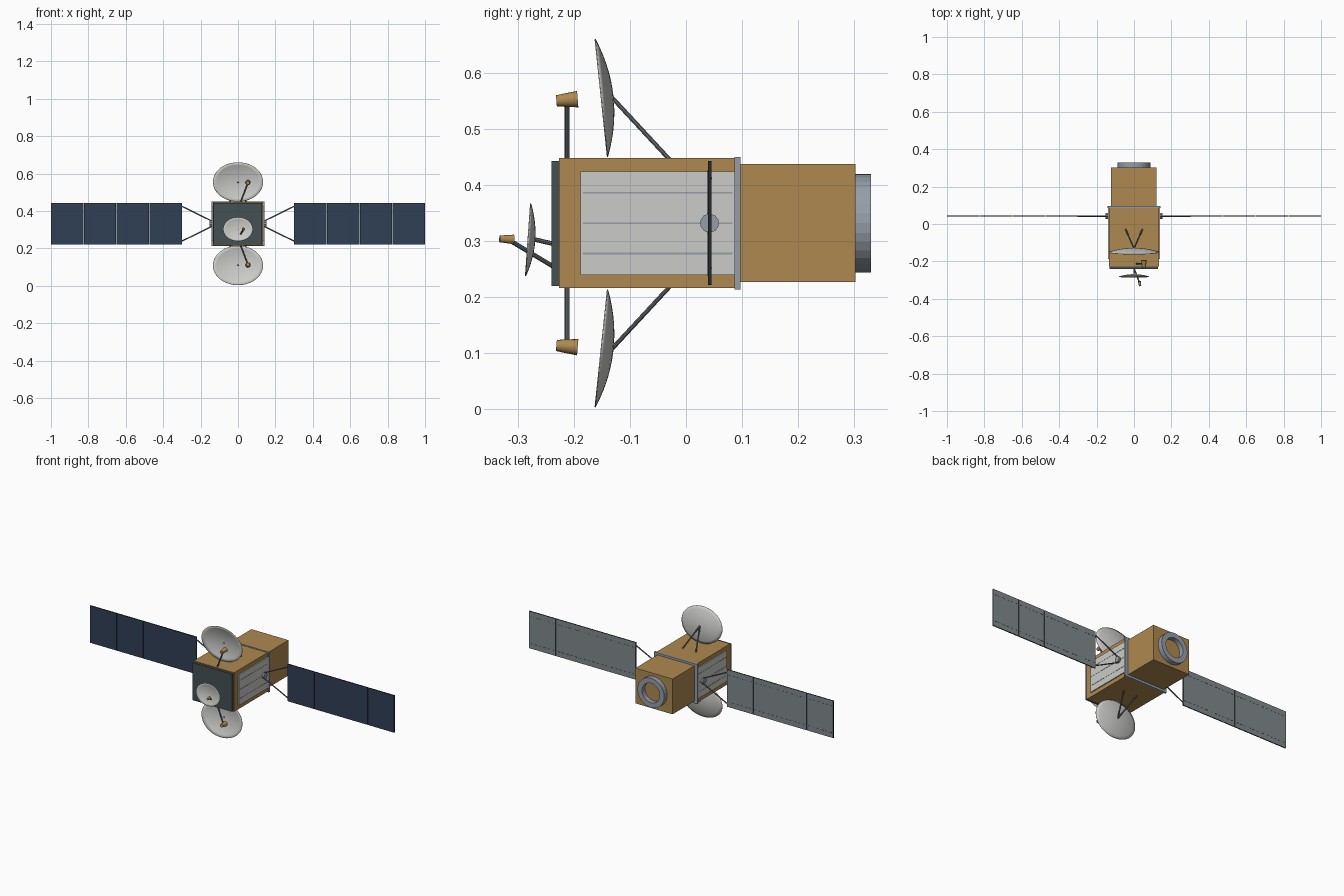
import bpy, bmesh, math
from mathutils import Vector, Matrix

old = bpy.data.objects.get("Cube")
if old:
    bpy.data.objects.remove(old, do_unlink=True)


def material(name, r, g, b):
    m = bpy.data.materials.new(name)
    m.use_nodes = True
    m.diffuse_color = (r, g, b, 1)
    m.node_tree.nodes["Principled BSDF"].inputs["Base Color"].default_value = (r, g, b, 1)
    return m


GOLD = material("gold foil", 0.42, 0.25, 0.08)
WHITE = material("light grey", 0.6, 0.6, 0.58)
NAVY = material("solar navy", 0.03, 0.05, 0.09)
BACK = material("panel back grey", 0.22, 0.25, 0.27)
PLATE = material("dark slate", 0.06, 0.08, 0.085)
METAL = material("blue grey metal", 0.3, 0.34, 0.39)
STRUT = material("strut grey", 0.12, 0.14, 0.16)
DARK = material("dark trim", 0.02, 0.022, 0.025)
MID = 0.332      # height of the body axis
WING_Y = 0.042   # depth of the solar wings


def finish(name, bm, *mats):
    mesh = bpy.data.meshes.new(name)
    bmesh.ops.recalc_face_normals(bm, faces=bm.faces)
    bm.to_mesh(mesh)
    bm.free()
    for m in mats:
        mesh.materials.append(m)
    ob = bpy.data.objects.new(name, mesh)
    bpy.context.collection.objects.link(ob)
    return ob


def smooth(ob):
    bpy.ops.object.select_all(action='DESELECT')
    ob.select_set(True)
    bpy.context.view_layer.objects.active = ob
    bpy.ops.object.shade_smooth_by_angle(angle=math.radians(40))


def box(name, lo, hi, *mats):
    lo, hi = Vector(lo), Vector(hi)
    bm = bmesh.new()
    bmesh.ops.create_cube(bm, size=1, matrix=Matrix.Translation((lo + hi) / 2)
                          @ Matrix.Diagonal((*(hi - lo), 1)))
    return finish(name, bm, *mats)


def rod(name, a, b, r1, r2, mat, sides=8):
    a, b = Vector(a), Vector(b)
    bm = bmesh.new()
    turn = (b - a).to_track_quat('Z', 'Y').to_matrix().to_4x4()
    bmesh.ops.create_cone(bm, cap_ends=True, segments=sides, radius1=r1, radius2=r2,
                          depth=(b - a).length, matrix=Matrix.Translation((a + b) / 2) @ turn)
    return finish(name, bm, mat)


def dish(name, top, bottom, half_width, depth, segments):
    """Shallow elliptical bowl whose rim spans top to bottom, opening forward."""
    top, bottom = Vector(top), Vector(bottom)
    centre, up = (top + bottom) / 2, (top - bottom) / 2
    side = Vector((half_width, 0, 0))
    back = up.cross(side).normalized()
    if back.y < 0:
        back.negate()
    bm = bmesh.new()
    hub = bm.verts.new(centre + back * depth)
    rings = 7
    previous = None
    for i in range(1, rings + 1):
        r = i / rings
        ring = []
        for k in range(segments):
            t = math.tau * k / segments
            ring.append(bm.verts.new(centre + side * r * math.cos(t) + up * r * math.sin(t)
                                     + back * depth * (1 - r * r)))
        for k in range(segments):
            n = (k + 1) % segments
            if previous:
                bm.faces.new((previous[k], previous[n], ring[n], ring[k]))
            else:
                bm.faces.new((hub, ring[n], ring[k]))
        previous = ring
    ob = finish(name, bm, WHITE)
    shell = ob.modifiers.new("thickness", 'SOLIDIFY')
    shell.thickness = 0.002
    shell.offset = 0
    smooth(ob)


# Main body, service section, collar and front plate
box("main_body", (-0.133, -0.226, 0.216), (0.133, 0.09, 0.448), GOLD)
box("service_body", (-0.123, 0.09, 0.227), (0.121, 0.302, 0.437), GOLD)
box("collar", (-0.142, 0.086, 0.214), (0.142, 0.097, 0.45), METAL)
box("front_plate", (-0.132, -0.24, 0.22), (0.129, -0.226, 0.443), PLATE)

# Hollow rear nozzle ring, spun from a rectangular section
bm = bmesh.new()
section = [bm.verts.new((r, y, MID)) for r, y in
           ((0.088, 0.3), (0.088, 0.33), (0.058, 0.33), (0.058, 0.3))]
edges = [bm.edges.new((section[i], section[(i + 1) % 4])) for i in range(4)]
bmesh.ops.spin(bm, geom=section + edges, cent=(0, 0, MID), axis=(0, 1, 0),
               angle=math.tau, steps=32, use_duplicate=False)
bmesh.ops.remove_doubles(bm, verts=bm.verts, dist=0.0001)
finish("nozzle_ring", bm, METAL)


def solar_panel(name, x0, x1):
    ob = box(name, (x0, WING_Y - 0.003, 0.222), (x1, WING_Y + 0.003, 0.443), NAVY, BACK, DARK)
    for f in ob.data.polygons:
        f.material_index = 0 if f.normal.y < -0.5 else 1 if f.normal.y > 0.5 else 2


for s, label in ((1, "left"), (-1, "right")):
    def span(name, xa, xb, y0, y1, z0, z1, mat):
        box(name, (min(s * xa, s * xb), y0, z0), (max(s * xa, s * xb), y1, z1), mat)

    # Side radiators with dividing seams
    span(label + "_radiator", 0.13, 0.139, -0.188, 0.087, 0.24, 0.424, WHITE)
    for i in (-1, 0, 1):
        z = MID + i * 0.054
        span(f"{label}_radiator_seam_{i + 2}", 0.138, 0.14, -0.184, 0.083,
             z - 0.0015, z + 0.0015, METAL)

    # Wing hub and forked yoke
    rod(label + "_wing_hub", (s * 0.13, WING_Y, MID), (s * 0.152, WING_Y, MID),
        0.017, 0.017, METAL, 10)
    for v, end in ((1, "upper"), (-1, "lower")):
        rod(f"{label}_{end}_yoke", (s * 0.143, WING_Y, MID + v * 0.016),
            (s * 0.302, WING_Y, MID + v * 0.094), 0.0035, 0.0035, STRUT)

    # Four solar panels per wing, with slim ribs on the back
    for i in range(4):
        x0 = 0.3 + i * 0.1755
        x1 = x0 + 0.1735
        solar_panel(f"{label}_solar_panel_{i + 1}", min(s * x0, s * x1), max(s * x0, s * x1))
        for v in (-1, 1):
            z = MID + v * 0.08
            for k in range(6):
                xa = x0 + 0.008 + k * 0.028
                span(f"{label}_panel_rib_{i + 1}_{k + 1}", xa, xa + 0.016, WING_Y + 0.002,
                     WING_Y + 0.004, z - 0.001, z + 0.001, STRUT)

# Large reflectors above and below, each with struts, feed boom and horn
for v, label in ((1, "upper"), (-1, "lower")):
    def at(x, y, dz):
        return (x, y, MID + v * dz)

    dish(label + "_dish", at(0, -0.162, 0.328), at(0, -0.14, 0.118), 0.134, 0.021, 48)
    for s in (-1, 1):
        rod(f"{label}_dish_strut_{'left' if s > 0 else 'right'}", at(s * 0.045, -0.028, 0.112),
            at(0, -0.131, 0.223), 0.004, 0.004, STRUT)
    rod(label + "_feed_boom", at(0.008, -0.212, 0.1), at(0.051, -0.212, 0.213),
        0.0045, 0.0045, STRUT)
    smooth(rod(label + "_feed_horn", at(0.053, -0.231, 0.218), at(0.053, -0.193, 0.221),
               0.01, 0.0147, GOLD, 16))

# Small front reflector with its support, feed boom and horn
dish("front_dish", (0, -0.277, 0.367), (0, -0.286, 0.238), 0.08, 0.012, 24)
rod("front_dish_support", (0, -0.27, 0.303), (0, -0.236, 0.295), 0.004, 0.004, STRUT)
rod("front_feed_boom", (0, -0.237, 0.255), (0.029, -0.312, 0.3), 0.004, 0.004, STRUT)
smooth(rod("front_feed_horn", (0.033, -0.332, 0.304), (0.029, -0.307, 0.303),
           0.006, 0.0085, GOLD, 16))
